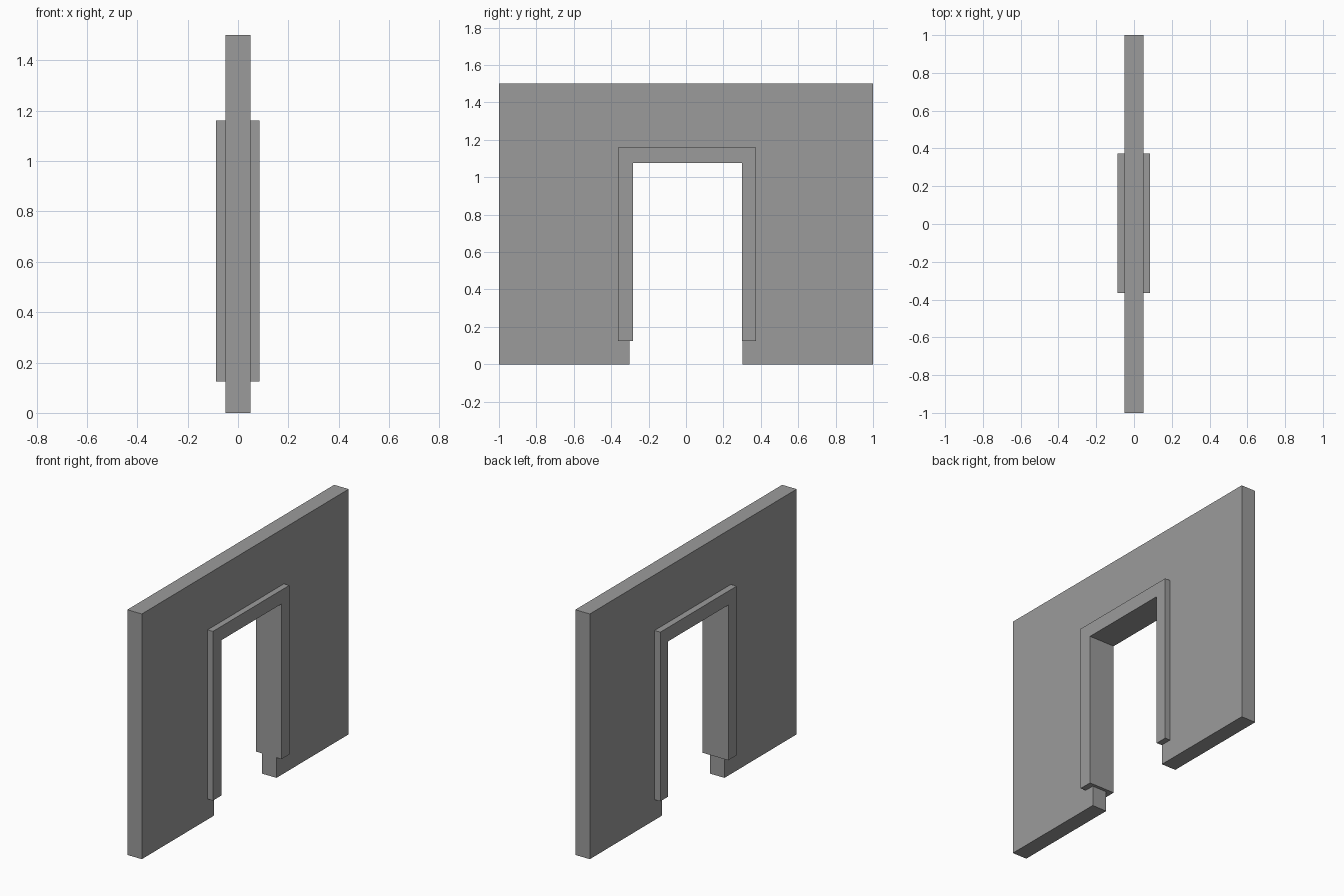
import bpy
import bmesh

cube = bpy.data.objects.get("Cube")
if cube:
    bpy.data.objects.remove(cube, do_unlink=True)

# One plain grey for everything
grey = bpy.data.materials.new("plain_grey")
grey.use_nodes = True
colour = (0.33, 0.33, 0.33, 1)
grey.diffuse_color = colour
grey.node_tree.nodes["Principled BSDF"].inputs["Base Color"].default_value = colour


def arch(name, x_range, outer, inner, bottom, top, lintel):
    """Extrude an upside-down U outline, drawn in the YZ plane, along X."""
    (y0, y1), (i0, i1) = outer, inner
    outline = [(y0, bottom), (i0, bottom), (i0, lintel), (i1, lintel),
               (i1, bottom), (y1, bottom), (y1, top), (y0, top)]
    bm = bmesh.new()
    face = bm.faces.new([bm.verts.new((x_range[0], y, z)) for y, z in outline])
    result = bmesh.ops.extrude_face_region(bm, geom=[face])
    moved = [v for v in result["geom"] if isinstance(v, bmesh.types.BMVert)]
    bmesh.ops.translate(bm, verts=moved, vec=(x_range[1] - x_range[0], 0, 0))
    bmesh.ops.recalc_face_normals(bm, faces=bm.faces)
    mesh = bpy.data.meshes.new(name)
    bm.to_mesh(mesh)
    bm.free()
    mesh.materials.append(grey)
    obj = bpy.data.objects.new(name, mesh)
    bpy.context.collection.objects.link(obj)
    return obj


# Wall slab with a doorway reaching the floor
arch("wall", (-0.049, 0.049), (-1, 1), (-0.302, 0.302), 0, 1.5, 1.08)

# Door frame, proud of both wall faces and stopping short of the floor
arch("door_frame", (-0.088, 0.085), (-0.364, 0.374), (-0.283, 0.3), 0.125, 1.16, 1.075)
